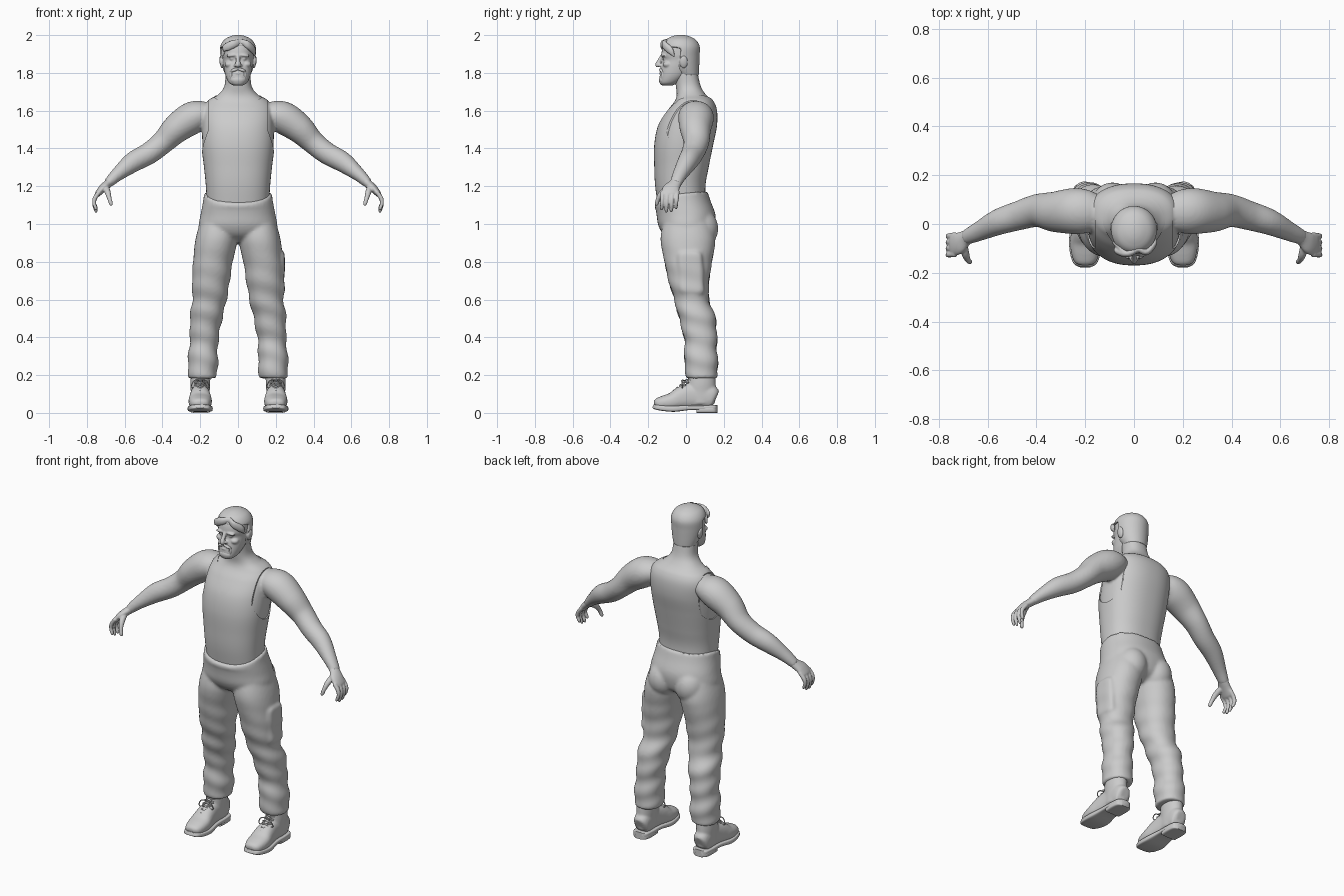
import bpy, bmesh, math
from mathutils import Vector, Matrix


def spline(rows, steps):
    p = [Vector(r) for r in rows]
    p = [p[0] * 2 - p[1]] + p + [p[-1] * 2 - p[-2]]
    out = []
    for a, b, c, d in zip(p, p[1:], p[2:], p[3:]):
        for i in range(steps):
            t = i / steps
            out.append((b * 2 + (c - a) * t + (a * 2 - b * 5 + c * 4 - d) * t * t
                        + (b * 3 - a - c * 3 + d) * t ** 3) * 0.5)
    return out + [p[-2]]


def loft(bm, rows, ref=None, p=2.0, n=32, steps=6, mirror=False, grow=0.0):
    """Rows are x, y, z, half width, half depth; flat rings, or rings across the path if ref is given."""
    pts = spline(rows, steps)
    pos = [Vector(q[:3]) for q in pts]
    for s in ((1, -1) if mirror else (1,)):
        rings = []
        for i, q in enumerate(pts):
            u, v = Vector((1, 0, 0)), Vector((0, 1, 0))
            if ref:
                t = (pos[min(i + 1, len(pos) - 1)] - pos[max(i - 1, 0)]).normalized()
                v = Vector(ref)
                v = (v - t * v.dot(t)).normalized()
                u = v.cross(t)
            a, b = max(q[3] + grow, .001), max(q[4] + grow, .001)
            ring = []
            for k in range(n):
                w = 2 * math.pi * k / n
                c, d = math.cos(w), math.sin(w)
                co = (pos[i] + u * a * math.copysign(abs(c) ** (2 / p), c)
                      + v * b * math.copysign(abs(d) ** (2 / p), d))
                ring.append(bm.verts.new((co.x * s, co.y, co.z)))
            rings.append(ring)
        for r0, r1 in zip(rings, rings[1:]):
            for k in range(n):
                bm.faces.new((r0[k], r0[(k + 1) % n], r1[(k + 1) % n], r1[k]))
        bm.faces.new(rings[0])
        bm.faces.new(rings[-1])


def ball(bm, loc, size, mirror=False, tilt=0):
    for s in ((1, -1) if mirror else (1,)):
        m = (Matrix.Translation((loc[0] * s, loc[1], loc[2])) @ Matrix.Rotation(tilt * s, 4, 'Y')
             @ Matrix.Diagonal((*size, 1)))
        bmesh.ops.create_uvsphere(bm, u_segments=24, v_segments=16, radius=1, matrix=m)


def finish(bm, name, voxel=0, smooth=0, cutters=()):
    bmesh.ops.recalc_face_normals(bm, faces=bm.faces[:])
    me = bpy.data.meshes.new(name)
    bm.to_mesh(me)
    bm.free()
    ob = bpy.data.objects.new(name, me)
    bpy.context.collection.objects.link(ob)
    for c in cutters:
        m = ob.modifiers.new("cut", 'BOOLEAN')
        m.operation, m.object, m.solver = 'DIFFERENCE', c, 'EXACT'
        c.hide_render = True
    if voxel:
        m = ob.modifiers.new("blend", 'REMESH')
        m.mode, m.voxel_size = 'VOXEL', voxel
    if smooth:
        m = ob.modifiers.new("soften", 'SMOOTH')
        m.factor, m.iterations = 0.5, smooth
    bpy.ops.object.select_all(action='DESELECT')
    ob.select_set(True)
    bpy.context.view_layer.objects.active = ob
    for m in list(ob.modifiers):
        bpy.ops.object.modifier_apply(modifier=m.name)
    for c in cutters:
        bpy.data.objects.remove(c)
    bpy.ops.object.shade_smooth_by_angle(angle=math.radians(45))
    return ob


Y, Z = (0, 1, 0), (0, 0, 1)

# torso, neck and arms
torso = [(0, -.02, 1.08, .158, .12), (0, -.03, 1.2, .164, .127), (0, -.024, 1.3, .174, .138),
         (0, -.012, 1.42, .188, .15), (0, .008, 1.52, .19, .15), (0, .03, 1.6, .185, .128),
         (0, .04, 1.65, .158, .1), (0, .028, 1.685, .105, .077), (0, .012, 1.73, .072, .066),
         (0, -.002, 1.81, .066, .062)]
arm = [(.12, .045, 1.575, .04, .05), (.18, .05, 1.58, .07, .085), (.245, .053, 1.56, .086, .094),
       (.325, .05, 1.505, .077, .083), (.395, .055, 1.435, .062, .068), (.47, .035, 1.375, .058, .06),
       (.555, .008, 1.328, .054, .053), (.635, -.03, 1.265, .037, .04), (.678, -.05, 1.225, .028, .033),
       (.69, -.056, 1.212, .024, .03)]
bm = bmesh.new()
loft(bm, torso, p=2.3, n=48)
loft(bm, arm, ref=Y, mirror=True)
finish(bm, "body", .008, 4)

# hands
bm = bmesh.new()
loft(bm, [(.665, -.044, 1.236, .026, .03), (.69, -.058, 1.212, .023, .033), (.718, -.078, 1.187, .021, .045),
          (.742, -.085, 1.16, .016, .046), (.75, -.086, 1.148, .009, .04)], ref=Y, mirror=True)
for y, tip in ((-.123, .012), (-.098, 0), (-.072, .002), (-.047, .018)):
    loft(bm, [(.732, y, 1.172, .012, .013), (.756, y - .002, 1.14, .012, .012),
              (.762, y - .004, 1.105 + tip / 2, .01, .01), (.752, y - .006, 1.07 + tip, .009, .009),
              (.748, y - .006, 1.06 + tip, .003, .003)], ref=Y, n=12, mirror=True)
loft(bm, [(.7, -.085, 1.195, .018, .018), (.69, -.125, 1.168, .016, .016), (.681, -.147, 1.135, .012, .012),
          (.672, -.155, 1.105, .01, .01), (.67, -.156, 1.096, .003, .003)], ref=(1, 0, 0), n=12, mirror=True)
finish(bm, "hands", .0045, 2)

# vest with neck and arm openings
bm = bmesh.new()
loft(bm, [(0, -.01, 1.44, .128, .14), (0, -.01, 1.9, .128, .14)], n=64, steps=1)
for v in bm.verts:
    v.co.x *= 1 - .5 * max(0, -v.co.y) / .15
neck_cut = finish(bm, "neck_cutter")
bm = bmesh.new()
loft(bm, [(.16, .005, 1.525, .15, .11), (.4, .005, 1.525, .15, .11)], ref=Y, n=48, steps=1, mirror=True)
arm_cut = finish(bm, "arm_cutter")
bm = bmesh.new()
loft(bm, torso[:-1], p=2.3, n=64, steps=10, grow=.006)
finish(bm, "vest", cutters=(neck_cut, arm_cut))

# trousers
bm = bmesh.new()
loft(bm, [(0, -.025, 1.17, .179, .14), (0, -.018, 1.12, .185, .149), (0, 0, 1.05, .198, .156),
          (0, .004, .99, .208, .15), (0, .01, .94, .19, .125), (0, .012, .905, .1, .07)], p=2.2, n=48)
for v in bm.verts:
    if v.co.z > 1.08:
        v.co.z -= .06 * (max(0, -v.co.y) / .16) ** 1.4 * (v.co.z - 1.08) / .09
ball(bm, (.088, .075, .975), (.09, .096, .105), mirror=True)
loft(bm, [(.105, .005, 1.03, .09, .12), (.114, .01, .92, .111, .145), (.133, .012, .8, .105, .126),
          (.143, .015, .7, .1, .108), (.151, .03, .6, .091, .092), (.169, .06, .5, .086, .097),
          (.178, .076, .4, .076, .087), (.184, .078, .33, .077, .086), (.186, .08, .26, .08, .089),
          (.187, .083, .21, .077, .085), (.187, .083, .185, .073, .08)], p=2.15, mirror=True)
loft(bm, [(.21, .02, .86, .02, .04), (.212, .02, .835, .036, .066), (.21, .025, .74, .036, .068),
          (.208, .03, .645, .038, .066), (.205, .03, .62, .02, .04)], p=3.5, steps=4)
trousers = finish(bm, "trousers", .009, 5)
for v in trousers.data.vertices:      # cloth folds at knee and ankle
    c = v.co
    if c.z < .9:
        f = math.sin(c.z * 55 + 14 * c.x + 12 * c.y) * .0035 * min(1, (.9 - c.z) * 3)
        c += v.normal * f

# boots
bm = bmesh.new()
loft(bm, [(.2, -.168, .045, .022, .012), (.2, -.155, .048, .044, .028), (.2, -.12, .053, .057, .038),
          (.2, -.07, .062, .062, .047), (.2, -.02, .08, .055, .062), (.2, .04, .09, .048, .07),
          (.2, .1, .09, .049, .07), (.2, .145, .08, .044, .058), (.2, .158, .075, .026, .035)],
     ref=Z, p=2.4, mirror=True)
loft(bm, [(.2, .08, .05, .048, .074), (.2, .08, .11, .05, .078), (.2, .083, .16, .053, .074),
          (.198, .085, .24, .053, .068)], mirror=True)
finish(bm, "boots", .006, 5)

# soles and heels
bm = bmesh.new()
loft(bm, [(.2, -.175, .036, .022, .01), (.2, -.16, .031, .048, .013), (.2, -.12, .025, .062, .015),
          (.2, -.06, .022, .066, .016), (.2, .02, .028, .054, .013), (.2, .1, .028, .052, .013),
          (.2, .15, .028, .046, .013), (.2, .166, .028, .025, .013)], ref=Z, p=5, mirror=True)
loft(bm, [(.2, .055, .016, .05, .016), (.2, .11, .016, .052, .016), (.2, .15, .016, .046, .016),
          (.2, .166, .016, .026, .016)], ref=Z, p=5, mirror=True)
finish(bm, "soles")

# laces
bm = bmesh.new()
for i in range(5):
    y, z = -.06 + i * .016, .117 + i * .014
    for s in (1, -1):
        loft(bm, [(.2 - s * .03, y + .008, z - .012, .004, .004), (.2, y - .004, z + .003, .004, .004),
                  (.2 + s * .03, y + .024, z, .004, .004)], ref=Z, n=8, steps=4, mirror=True)
for s in (1, -1):
    loft(bm, [(.2, -.005, .17, .003, .003), (.2 + s * .03, -.022, .172, .003, .003),
              (.2 + s * .048, -.018, .14, .003, .003), (.2 + s * .03, -.02, .135, .003, .003),
              (.2, -.01, .165, .003, .003)], ref=(.3, .9, .2), n=8, steps=5, mirror=True)
finish(bm, "laces")

# head with brow, cheeks, nose, ears and lips
bm = bmesh.new()
loft(bm, [(0, -.1, 1.733, .025, .027), (0, -.09, 1.748, .048, .05), (0, -.065, 1.785, .066, .074),
          (0, -.045, 1.83, .075, .088), (0, -.032, 1.868, .079, .091), (0, -.03, 1.9, .083, .1),
          (0, -.028, 1.95, .078, .09), (0, -.028, 1.985, .045, .055)], p=2.2, n=40)
ball(bm, (.03, -.119, 1.893), (.032, .015, .009), True, .1)
ball(bm, (.045, -.098, 1.845), (.026, .025, .018), True)
loft(bm, [(0, -.124, 1.897, .008, .009), (0, -.138, 1.87, .01, .011), (0, -.15, 1.843, .013, .014),
          (0, -.145, 1.832, .007, .012)], ref=(1, 0, 0), n=16)
ball(bm, (.014, -.135, 1.84), (.009, .012, .008), True)
ball(bm, (.031, -.112, 1.874), (.014, .012, .008), True)
ball(bm, (.087, -.012, 1.858), (.011, .022, .034), True, .15)
ball(bm, (0, -.13, 1.797), (.02, .012, .006))
finish(bm, "head", .0045, 2)

# moustache and beard
bm = bmesh.new()
ball(bm, (.018, -.131, 1.816), (.025, .013, .009), True, .3)
ball(bm, (.037, -.118, 1.79), (.009, .016, .026), True)
ball(bm, (0, -.119, 1.762), (.042, .025, .026))
finish(bm, "beard", .0045, 3)

# hair cap and swept fringe
bm = bmesh.new()
bmesh.ops.create_cube(bm, size=1, matrix=Matrix.Translation((0, -.175, 1.822))
                      @ Matrix.Rotation(-.12, 4, 'X') @ Matrix.Diagonal((.5, .27, .25, 1)))
face_cut = finish(bm, "face_cutter")
bm = bmesh.new()
loft(bm, [(0, .012, 1.785, .066, .056), (0, -.008, 1.83, .082, .078), (0, -.024, 1.89, .094, .096),
          (0, -.026, 1.94, .094, .099), (0, -.028, 1.975, .074, .08), (0, -.028, 1.994, .04, .045),
          (0, -.028, 2.001, .012, .015)], n=40)
finish(bm, "hair", .006, 3, cutters=(face_cut,))
bm = bmesh.new()
for x, y, z in ((-.087, -.085, 1.885), (-.072, -.112, 1.91)):
    loft(bm, [(.02, -.1, 1.965, .012, .016), (-.03, -.122, 1.95, .014, .022),
              (-.068, y, 1.93, .012, .02), (x, y + .008, z, .002, .004)], ref=Z, n=16)
loft(bm, [(.015, -.1, 1.965, .012, .016), (.05, -.115, 1.95, .013, .02),
          (.08, -.085, 1.92, .012, .02), (.09, -.06, 1.885, .002, .004)], ref=Z, n=16)
finish(bm, "fringe", .005, 2)
